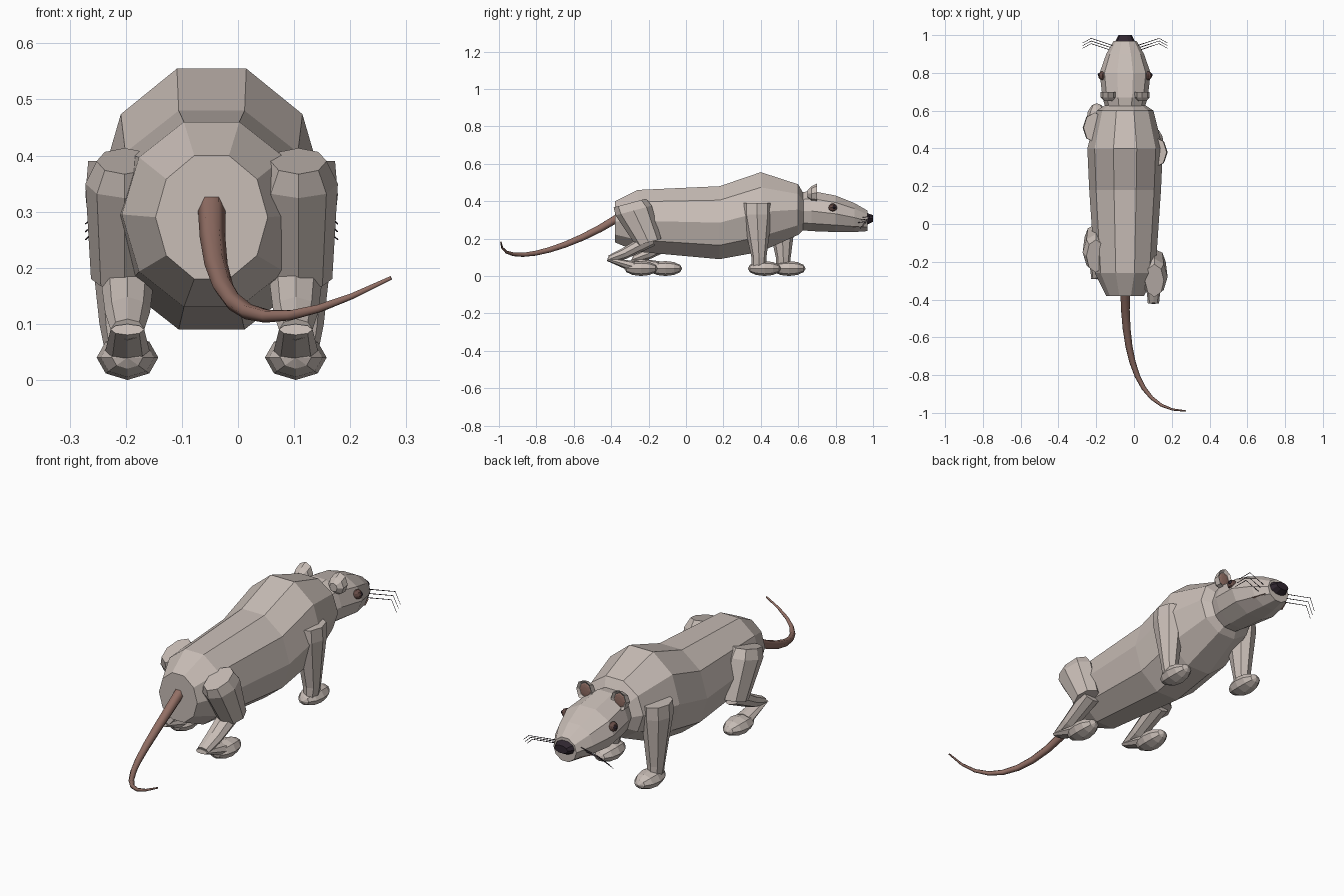
import bpy
import bmesh
from math import sin, cos, pi, tau, radians
from mathutils import Vector

default_cube = bpy.data.objects.get("Cube")
if default_cube:
    bpy.data.objects.remove(default_cube)

# The trunk's centreline lies slightly off the origin
CENTRE = -.047


def make_material(name, red, green, blue):
    material = bpy.data.materials.new(name)
    material.use_nodes = True
    colour = (red, green, blue, 1)
    material.diffuse_color = colour
    shader = material.node_tree.nodes["Principled BSDF"]
    shader.inputs["Base Color"].default_value = colour
    return material


fur = make_material("pale fur", .58, .51, .47)
skin = make_material("pink brown skin", .29, .16, .13)
eye_brown = make_material("dark brown eye", .13, .07, .06)
black = make_material("nose black", .03, .02, .03)


def oval(centre, half_width, half_depth, tilt, sides):
    """Points of an oval whose depth axis tips from +y towards +z."""
    depth_axis = Vector((0, cos(tilt), sin(tilt)))
    width_axis = Vector((1, 0, 0))
    turns = [tau * step / sides for step in range(sides)]
    return [Vector(centre) + width_axis * half_width * cos(turn)
            + depth_axis * half_depth * sin(turn) for turn in turns]


def loft(name, rings, material):
    """Skin a list of point rings and cap both ends."""
    bm = bmesh.new()
    loops = [[bm.verts.new(point) for point in ring] for ring in rings]
    for near, far in zip(loops, loops[1:]):
        for i in range(len(near)):
            bm.faces.new((near[i - 1], near[i], far[i], far[i - 1]))
    bm.faces.new(loops[0])
    bm.faces.new(loops[-1])
    bmesh.ops.recalc_face_normals(bm, faces=bm.faces)
    mesh = bpy.data.meshes.new(name)
    bm.to_mesh(mesh)
    bm.free()
    mesh.materials.append(material)
    bpy.context.collection.objects.link(bpy.data.objects.new(name, mesh))


def trunk(name, stations, material):
    """Flat-topped ten-sided loft from y, top, bottom and half width."""
    rings = []
    for y, top, bottom, half_width in stations:
        half_height = (top - bottom) / 2 / cos(pi / 10)
        centre = (CENTRE, y, (top + bottom) / 2)
        rings.append(oval(centre, half_width, half_height, pi / 2, 10))
    loft(name, rings, material)


def limb(name, x, shift, degrees, stations):
    """Eight-sided loft from y, z, half width and half depth."""
    loft(name, [oval((x, y + shift, z), width, depth, radians(degrees), 8)
                for y, z, width, depth in stations], fur)


def ball(name, location, scale, material):
    """Faceted ellipsoid with its poles along y."""
    bpy.ops.mesh.primitive_uv_sphere_add(
        segments=8, ring_count=6, radius=1, location=location,
        rotation=(pi / 2, 0, 0))
    ball_object = bpy.context.object
    ball_object.name = name
    width, length, height = scale
    ball_object.scale = (width, height, length)
    ball_object.data.materials.append(material)


def tube(name, path, radius, tip_share, material, resolution):
    """Tapered tube along a list of points."""
    curve = bpy.data.curves.new(name, "CURVE")
    curve.dimensions = "3D"
    curve.bevel_depth = radius
    curve.bevel_resolution = resolution
    curve.use_fill_caps = True
    spline = curve.splines.new("POLY")
    last = len(path) - 1
    spline.points.add(last)
    for i, (point, position) in enumerate(zip(spline.points, path)):
        point.co = (*position, 1)
        point.radius = 1 + (tip_share - 1) * i / last
    curve.materials.append(material)
    bpy.context.collection.objects.link(bpy.data.objects.new(name, curve))


# Body, tapering into the neck
trunk("body", [
    (-.38, .4, .18, .1),
    (-.26, .46, .13, .16),
    (.18, .48, .09, .19),
    (.4, .555, .13, .2),
    (.6, .49, .22, .15),
    (.64, .42, .26, .09)], fur)

# Head, nose and mouth slit
trunk("head", [
    (.57, .44, .25, .09),
    (.67, .455, .24, .12),
    (.8, .43, .235, .135),
    (.9, .39, .235, .1),
    (.97, .35, .24, .06)], fur)
trunk("nose", [(.96, .34, .27, .055), (1, .325, .29, .035)], black)
trunk("mouth", [(.89, .265, .26, .09), (.95, .27, .26, .065)], skin)

# Tail, drooping and then curling up to the left
tail_path = []
for step in range(11):
    t = step / 10
    tail_path.append((CENTRE + .32 * t ** 2.3,
                      -.36 - .63 * sin(t * pi / 2),
                      .113 + .2 * (1 - t / .63) ** 2))
tube("tail", tail_path, .025, .15, skin, 1)

# Paired parts; the right limbs step ahead of the left ones
for label, side, stride in (("left", 1, 0), ("right", -1, .13)):
    def across(offset):
        return CENTRE + side * offset

    # Legs
    limb(f"{label}_front_leg", across(.16), stride, 0, [
        (.38, .39, .06, .08),
        (.38, .33, .065, .08),
        (.39, .1, .04, .04),
        (.39, .05, .03, .04)])
    limb(f"{label}_hind_thigh", across(.155), stride, 15, [
        (-.3, .39, .05, .09),
        (-.28, .35, .07, .1),
        (-.2, .18, .06, .07)])
    limb(f"{label}_hind_shin", across(.15), stride, 110, [
        (-.18, .2, .05, .04),
        (-.33, .12, .04, .03),
        (-.41, .09, .03, .02)])
    limb(f"{label}_hind_ankle", across(.15), stride, 75, [
        (-.42, .09, .03, .01),
        (-.28, .05, .04, .03)])

    # Paws
    for part, y in (("front", .42), ("hind", -.24)):
        ball(f"{label}_{part}_paw", (across(.15), y + stride, .04),
             (.055, .09, .04), fur)

    # Ear cup and its inner skin
    limb(f"{label}_ear", across(.09), 0, 90, [
        (.65, .44, .02, .02),
        (.67, .44, .04, .04),
        (.7, .445, .04, .05),
        (.69, .445, .03, .035)])
    ball(f"{label}_inner_ear", (across(.09), .69, .445),
         (.028, .004, .033), skin)

    # Eye and pupil
    ball(f"{label}_eye", (across(.12), .785, .365), [.023] * 3, eye_brown)
    ball(f"{label}_pupil", (across(.134), .79, .367), [.011] * 3, black)

    # Three bent whiskers
    for row in range(3):
        root = Vector((across(.06), .915 + row * .014, .285 + row * .014))
        bend = root + Vector((side * .12, .04, .005))
        tip = bend + Vector((side * .045, -.025, -.04))
        tube(f"{label}_whisker_{row + 1}", [root, bend, tip],
             .002, .6, black, 0)
